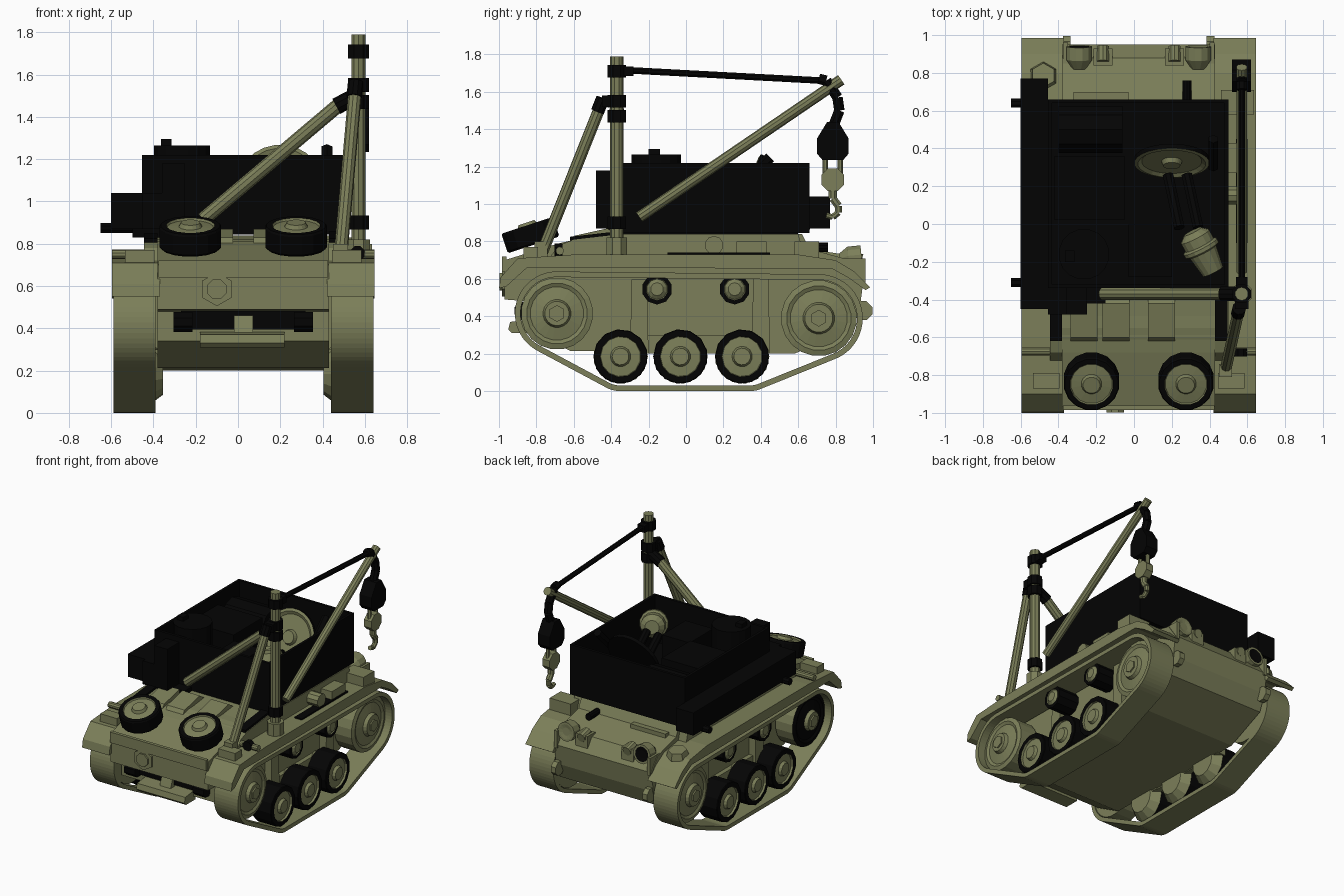
import bpy, bmesh, math
from mathutils import Vector

if "Cube" in bpy.data.objects:
    bpy.data.objects.remove(bpy.data.objects["Cube"])

def material(name, rgb):
    m = bpy.data.materials.new(name)
    m.diffuse_color = (*rgb, 1)
    m.use_nodes = True
    m.node_tree.nodes["Principled BSDF"].inputs["Base Color"].default_value = m.diffuse_color
    return m

GREEN, BLACK = 0, 1
MATS = [material("olive_green", (0.2, 0.212, 0.1)), material("black", (0.0012, 0.0012, 0.0012))]
CX = 0.025  # hull centre line

def finish(name, bm):
    bmesh.ops.recalc_face_normals(bm, faces=bm.faces)
    me = bpy.data.meshes.new(name)
    bm.to_mesh(me)
    bm.free()
    for m in MATS:
        me.materials.append(m)
    ob = bpy.data.objects.new(name, me)
    bpy.context.collection.objects.link(ob)
    return ob

def prism(name, pts, x0, x1, mat=GREEN):
    """Side profile (y, z) extruded across x."""
    bm = bmesh.new()
    a, b = [[bm.verts.new((x, y, z)) for y, z in pts] for x in (x0, x1)]
    bm.faces.new(a)
    bm.faces.new(b[::-1])
    for i in range(len(pts)):
        j = (i + 1) % len(pts)
        bm.faces.new((a[i], a[j], b[j], b[i]))
    for f in bm.faces:
        f.material_index = mat
    return finish(name, bm)

def box(name, x0, x1, y0, y1, z0, z1, mat=GREEN):
    return prism(name, [(y0, z0), (y1, z0), (y1, z1), (y0, z1)], x0, x1, mat)

def lathe(name, origin, axis, prof, mats, n=14):
    """Profile (distance along axis, radius) turned around the axis; one colour per segment."""
    bm = bmesh.new()
    q = Vector(axis).to_track_quat('Z', 'Y')
    o = Vector(origin)
    rings = [[bm.verts.new(o + q @ Vector((r * math.cos(t), r * math.sin(t), d)))
              for t in [2 * math.pi * (k + 0.5) / n for k in range(n)]] for d, r in prof]
    for s, (a, b) in enumerate(zip(rings, rings[1:])):
        for i in range(n):
            j = (i + 1) % n
            bm.faces.new((a[i], a[j], b[j], b[i])).material_index = mats[s]
    bm.faces.new(rings[0]).material_index = mats[0]
    bm.faces.new(rings[-1]).material_index = mats[-1]
    return finish(name, bm)

def rod(name, p, q, r, mat=GREEN, n=10):
    d = Vector(q) - Vector(p)
    return lathe(name, p, d, [(0, r), (d.length, r)], [mat], n)

# Hull and superstructure
prism("hull", [(-.97, .7), (-.97, .49), (-.84, .48), (-.84, .34), (-.62, .215), (.58, .2),
               (.88, .33), (.93, .45), (.95, .6), (.88, .7), (.66, .76), (.62, .84), (-.34, .83),
               (-.55, .82), (-.68, .79)], CX - .405, CX + .405)
prism("superstructure", [(-.74, .7), (.64, .7), (.6, .84), (-.34, .84), (-.6, .81), (-.68, .78)], CX - .47, CX + .475)
box("front_strip", CX - .4, CX + .4, -.985, -.96, .64, .72)
for x in (-.265, -.095, .145):
    prism("engine_hatch", [(-.63, .79), (-.6, .83), (-.42, .87), (-.36, .83)], x - .072, x + .072)

# Front details: lamp, crossbeam and dark gear housings
rod("front_lamp", (-.1, -.95, .585), (-.1, -.985, .585), .08, n=6)
rod("lamp_centre", (-.1, -.98, .585), (-.1, -.998, .585), .05, n=8)
prism("front_beam", [(-.95, .33), (-.94, .37), (-.82, .385), (-.82, .31), (-.93, .31)], -.18, .22)
prism("beam_wedge", [(-.9, .38), (-.87, .46), (-.82, .46), (-.82, .38)], -.02, .07)
box("front_recess", -.27, .32, -.86, -.8, .395, .482, BLACK)
for s in (-1, 1):
    rod("gear_housing", (CX + s * .24, -.87, .43), (CX + s * .33, -.87, .43), .05, BLACK, 8)

# Track loop wrapped around its guide circles (y, z, radius)
GUIDES = [(-.69, .415, .225), (.71, .39, .235), (-.35, .17, .17), (.34, .17, .17), (-.15, .545, .1), (.26, .545, .1)]

def track(name, x0, x1, n=56, t=.03):
    bm = bmesh.new()
    rows = []
    for k in range(n):
        a = 2 * math.pi * (k + .5) / n
        c, s = math.cos(a), math.sin(a)
        y, z, r = max(GUIDES, key=lambda g: g[0] * c + g[1] * s + g[2])
        rows.append([bm.verts.new((x, y + rr * c, z + rr * s))
                     for x, rr in ((x0, r), (x1, r), (x1, r - t), (x0, r - t))])
    for i, a in enumerate(rows):
        b = rows[(i + 1) % n]
        for j in range(4):
            bm.faces.new((a[j], a[(j + 1) % 4], b[(j + 1) % 4], b[j]))
    return finish(name, bm)

# Running gear, both sides
FENDER = [(-1, .55), (-.99, .61), (-.9, .71), (-.6, .73), (.6, .73), (.8, .7), (.9, .64), (.985, .555),
          (.96, .54), (.87, .605), (.78, .655), (-.85, .66), (-.96, .56)]
for s in (-1, 1):
    X = lambda d: CX + s * d
    track("track", X(.415), X(.615))
    prism("fender", FENDER, X(.395), X(.62))
    for y in (-.35, -.03, .3):
        lathe("road_wheel", (X(.38), y, .185), (s, 0, 0),
              [(0, .1), (.06, .146), (.21, .146), (.215, .142), (.215, .11), (.2, .107), (.205, .055), (.225, .045)],
              [GREEN, BLACK, BLACK, BLACK, GREEN, GREEN, GREEN], 13)
    for y in (-.155, .26):
        lathe("return_roller", (X(.4), y, .545), (s, 0, 0),
              [(0, .082), (.17, .082), (.17, .06), (.165, .055), (.18, .035)], [BLACK, BLACK, GREEN, GREEN], 10)
    for y, z, r, h in ((-.69, .415, .193, .075), (.71, .39, .203, .085)):
        face = BLACK if s < 0 and y < 0 else GREEN
        lathe("end_wheel", (X(.42), y, z), (s, 0, 0),
              [(0, r), (.14, r), (.15, r - .03), (.14, r - .05), (.155, h), (.18, h - .01)],
              [GREEN, face, face, face, GREEN], 20)
        rod("hub_bolt", (X(.59), y, z), (X(.61), y, z), .045, n=6)
    for y in (-.25, .4):
        prism("suspension_arm", [(y - .05, .2), (y + .05, .2), (y + .04, .6), (y - .04, .6)], X(.39), X(.46))
    box("inner_rail", X(.4), X(.44), -.42, .36, .2, .3)
    rod("fender_bar", (X(.38), -.675, .75), (X(.62), -.675, .75), .022)
    box("fender_lug", X(.42), X(.56), -.87, -.79, .7, .77)
    # Louvre plate beside the engine hatches
    prism("side_grille", [(-.62, .805), (-.62, .825), (-.34, .857), (-.34, .84)], X(.405), X(.47), BLACK)
    # Rear lamps and brackets
    lens = BLACK if s < 0 else GREEN
    lathe("rear_lamp", (CX + s * .315, .82, .7), (0, 1, .1),
          [(0, .035), (.05, .07), (.12, .07), (.12, .055), (.115, .03)], [GREEN, GREEN, GREEN, lens], 12)
    box("lamp_base", CX + s * .19 - .05, CX + s * .19 + .05, .84, .93, .62, .72)
    rod("small_lamp", (CX + s * .19, .86, .72), (CX + s * .19, .94, .7), .033)
    box("flap_bracket", X(.375), X(.4), .85, .96, .58, .71)
    rod("rear_lug", (X(.36), .945, .43), (X(.4), .945, .43), .055, n=8)

# Fender stowage
box("rear_stowage", .46, .635, .58, .71, .7, .8)
lathe("rear_hatch_cap", (-.48, .78, .69), (0, .15, 1), [(0, .08), (.05, .065)], [GREEN], 6)
box("tool_bar", .54, .6, -.1, .45, .725, .74, BLACK)
rod("fender_canister", (.5, .15, .78), (.59, .15, .78), .05)
box("fender_box", .5, .59, .27, .43, .73, .8)
box("rear_deck_ridge", -.32, -.03, .66, .7, .74, .78)
rod("rear_pipe", (.28, .6, .77), (.28, .76, .77), .025, BLACK)
rod("fender_lens", (.565, -.66, .755), (.565, -.702, .755), .037, BLACK, 8)

# Spare wheels on the sloping nose
for x in (-.225, .275):
    lathe("spare_wheel", (x, -.815, .782), (0, -.31, .95),
          [(0, .14), (.01, .148), (.1, .148), (.11, .142), (.11, .115), (.1, .11), (.105, .055), (.125, .045)],
          [BLACK] * 4 + [GREEN] * 3, 16)

# Open cargo box
box("cargo_floor", -.455, .5, -.34, .66, .845, .87, BLACK)
for n, b in (("front", (-.455, .5, -.34, -.32)), ("rear", (-.455, .5, .64, .66)),
             ("left", (-.455, -.435, -.32, .64)), ("right", (.48, .5, -.32, .64))):
    box("cargo_wall_" + n, *b, .85, 1.22, BLACK)
box("side_locker", -.6, -.455, -.45, .77, .87, 1.04, BLACK)
box("front_locker", -.455, -.25, -.48, -.34, .87, 1.04, BLACK)
box("front_locker_top", -.36, -.25, -.48, -.34, 1.04, 1.18, BLACK)
box("locker_shelf", -.5, -.15, -.42, .6, .83, .87, BLACK)
for y in (-.31, .64):
    rod("locker_pin", (-.65, y, .875), (-.5, y, .875), .025, BLACK, 8)

# Cargo
rod("drum", (-.265, -.16, .86), (-.265, -.16, 1.265), .135, BLACK, 16)
box("drum_cap", -.365, -.315, -.2, -.14, 1.26, 1.295, BLACK)
box("crate", -.42, -.05, .02, .36, .86, 1.15, BLACK)
rod("gas_cylinder", (-.4, .5, 1.03), (-.06, .5, 1.03), .13, BLACK)
box("small_crate", -.03, .2, -.28, .0, .86, 1.12, BLACK)
rod("cargo_lever", (.42, .3, 1.1), (.42, .45, 1.25), .03, BLACK, 6)
lathe("steel_disc", (.2, .345, 1.075), (0, -.92, .4),
      [(0, .2), (.025, .2), (.03, .18), (.015, .16), (.015, .055), (.04, .045)], [BLACK] + [GREEN] * 4, 24)
lathe("machine_part", (.31, -.04, 1.13), (.45, -.88, -.15),
      [(0, .05), (.03, .085), (.08, .085), (.09, .1), (.11, .1), (.12, .08), (.24, .06)], [GREEN] * 6)
for x in (.2, .3):
    rod("machine_leg", (x + .04, -.02, 1.1), (x - .02, .26, .98), .03, BLACK, 8)

# Crane post with collars and bracing struts
PX, PY = .57, -.37
rod("crane_post", (PX, PY, .72), (PX, PY, 1.79), .036, n=10)
rod("post_foot", (PX, PY, .72), (PX, PY, .82), .06, n=8)
for z in (.9, 1.47, 1.55, 1.71):
    rod("post_collar", (PX, PY, z - .033), (PX, PY, z + .033), .053, BLACK, 8)
box("top_bracket", PX - .03, PX + .03, PY, -.28, 1.685, 1.735, BLACK)
box("brace_bracket", PX - .035, PX + .035, -.45, PY, 1.52, 1.58, BLACK)
rod("front_brace", (.555, -.455, 1.53), (.485, -.77, .74), .032)
rod("front_brace_cap", (.557, -.445, 1.565), (.55, -.473, 1.495), .037, BLACK)
box("front_brace_foot", .45, .52, -.81, -.74, .7, .8)
rod("cross_brace", (.48, PY, 1.46), (-.165, PY, .915), .034)
rod("cross_brace_cap", (.56, PY, 1.5), (.465, PY, 1.45), .04, BLACK)

# Boom, stay cable and tackle
rod("boom", (PX, -.25, .93), (PX, .83, 1.665), .03)
rod("stay_cable", (PX, -.3, 1.715), (PX, .73, 1.66), .019, BLACK, 8)
TACKLE = [(.71, 1.67), (.75, 1.66), (.81, 1.57), (.82, 1.5), (.785, 1.41)]
for a, b in zip(TACKLE, TACKLE[1:]):
    rod("tackle_link", (PX, *a), (PX, *b), .03, BLACK, 8)
prism("pulley_block", [(.7, 1.27), (.7, 1.35), (.755, 1.44), (.815, 1.44), (.87, 1.35), (.87, 1.27),
                       (.84, 1.235), (.73, 1.235)], PX - .05, PX + .05, BLACK)
for y in (.745, .825):
    rod("hook_strap", (PX, y, 1.25), (PX, y, 1.13), .014, n=6)
lathe("hook_block", (PX - .03, .785, 1.13), (1, 0, 0), [(0, .066), (.06, .066)], [GREEN], 8)
HOOK = [(.785, 1.08), (.785, 1.03), (.815, .99), (.815, .955), (.785, .93), (.75, .94)]
for i, (a, b) in enumerate(zip(HOOK, HOOK[1:])):
    rod("hook", (PX, *a), (PX, *b), .024 - .002 * i, n=8)
